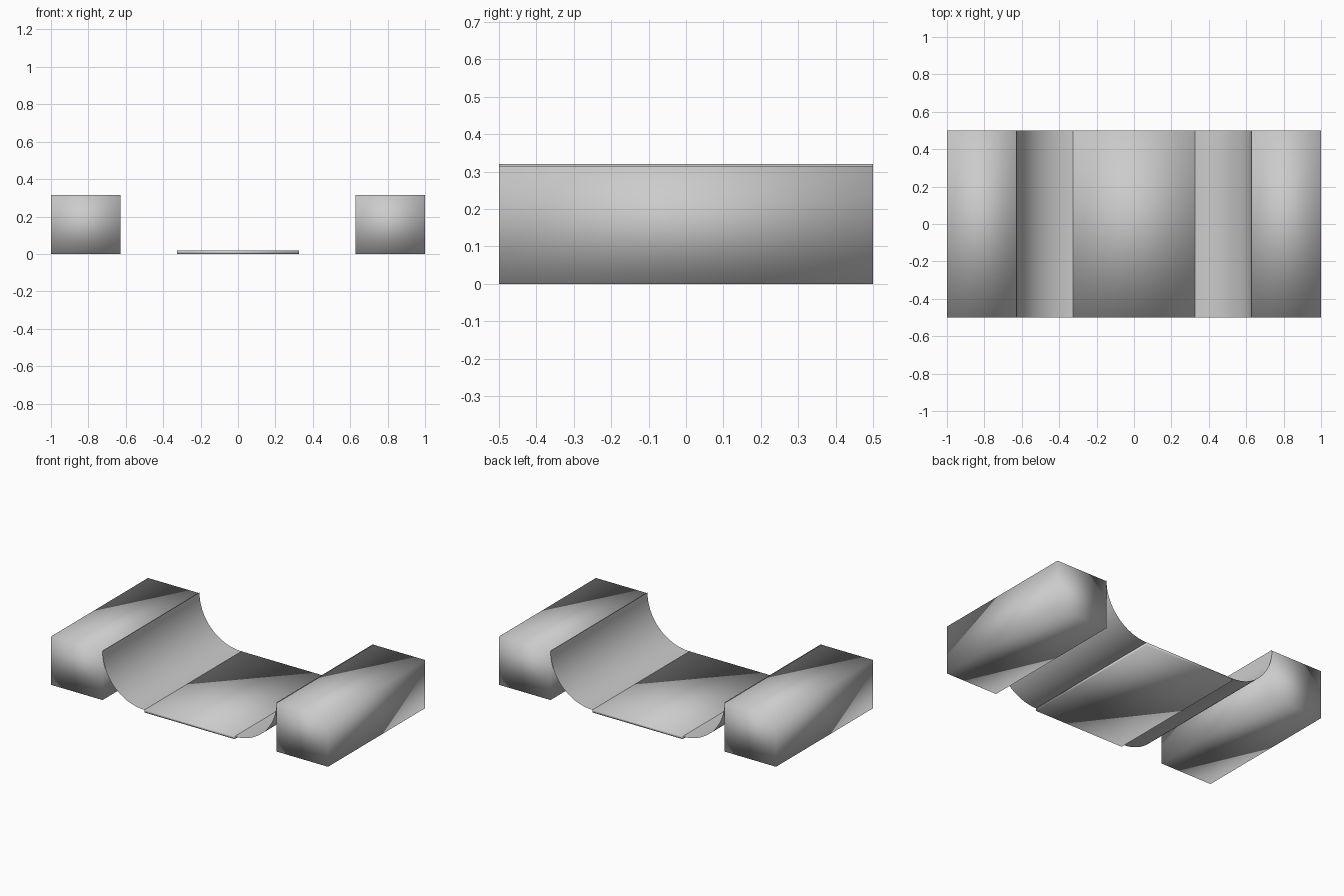
import bpy
import bmesh
from math import sin, cos, pi

old = bpy.data.objects.get("Cube")
if old:
    bpy.data.objects.remove(old, do_unlink=True)

DEPTH = 1.0
FLOOR_HALF = 0.325
FLOOR_TOP = 0.017
RADIUS = 0.303
BOX_HEIGHT = 0.315

grey = bpy.data.materials.new("plain_grey")
grey.use_nodes = True
colour = (0.6, 0.6, 0.6, 1)
grey.diffuse_color = colour
grey.node_tree.nodes["Principled BSDF"].inputs["Base Color"].default_value = colour


def finish(name, bm):
    """Turn a bmesh into a smooth grey object."""
    mesh = bpy.data.meshes.new(name)
    for face in bm.faces:
        face.smooth = True
    bm.to_mesh(mesh)
    bm.free()
    mesh.materials.append(grey)
    obj = bpy.data.objects.new(name, mesh)
    bpy.context.collection.objects.link(obj)


def block(name, x0, x1, height):
    """Box standing on the ground, soft shaded across its corners."""
    bm = bmesh.new()
    bmesh.ops.create_cube(bm, size=1)
    for v in bm.verts:
        v.co.x = x0 if v.co.x < 0 else x1
        v.co.y *= DEPTH
        v.co.z = 0 if v.co.z < 0 else height
    finish(name, bm)


def ramp(name, side, steps=32):
    """Quarter-round sheet rising from the floor edge to the platform."""
    bm = bmesh.new()
    rows = []
    for i in range(steps + 1):
        a = i / steps * pi / 2
        x = side * (FLOOR_HALF + RADIUS * sin(a))
        z = FLOOR_TOP + RADIUS * (1 - cos(a))
        rows.append([bm.verts.new((x, y, z)) for y in (-DEPTH / 2, DEPTH / 2)])
    for (a, b), (c, d) in zip(rows, rows[1:]):
        bm.faces.new((a, c, d, b) if side > 0 else (a, b, d, c))
    finish(name, bm)


# Flat floor between the ramps
block("floor_slab", -FLOOR_HALF, FLOOR_HALF, FLOOR_TOP)

# Curved ramps and the platforms behind them
inner = FLOOR_HALF + RADIUS
ramp("left_ramp", 1)
ramp("right_ramp", -1)
block("left_platform", inner, 1, BOX_HEIGHT)
block("right_platform", -1, -inner, BOX_HEIGHT)
